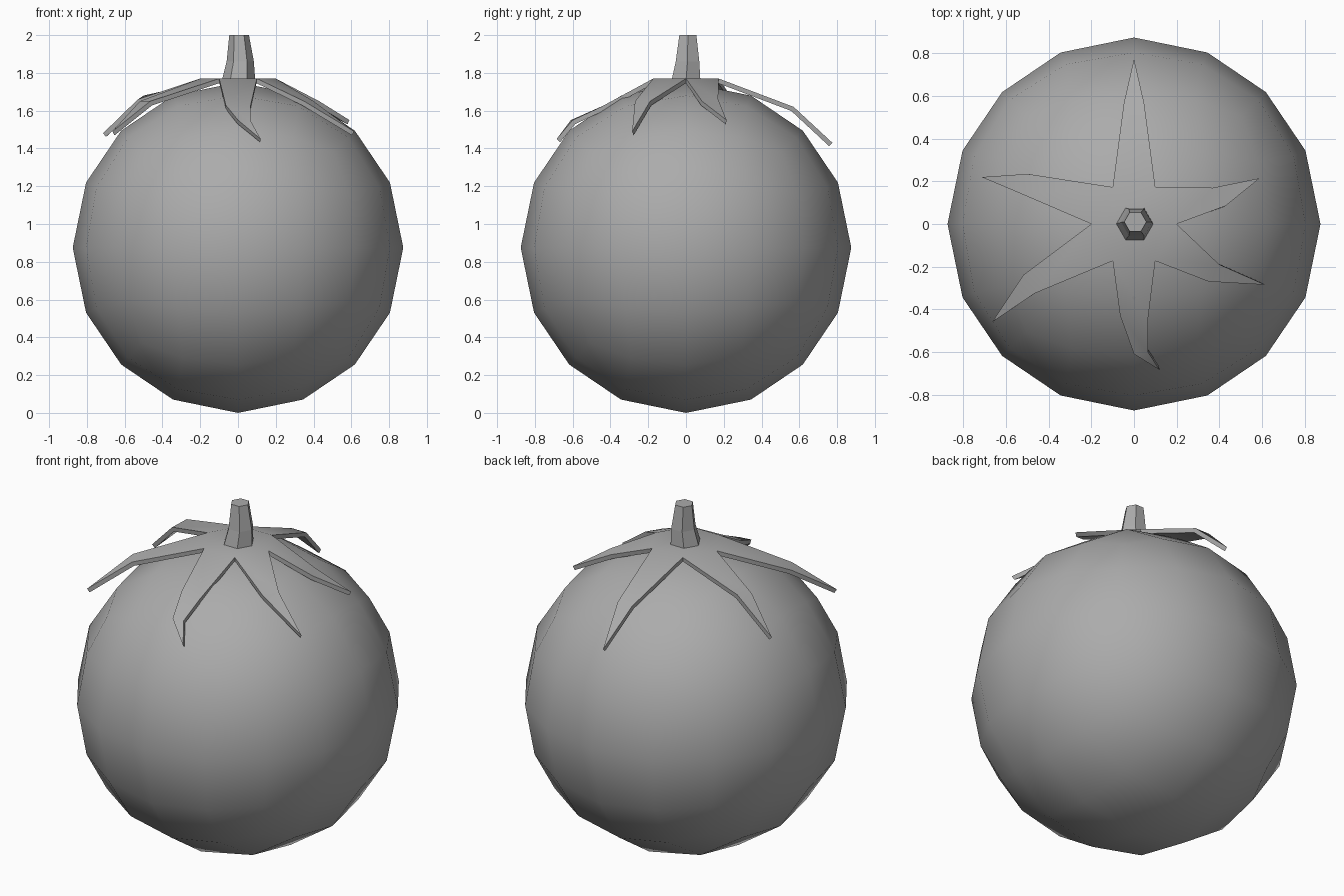
import bpy, bmesh, math

if "Cube" in bpy.data.objects:
    bpy.data.objects.remove(bpy.data.objects["Cube"])

R = 0.875
grey = bpy.data.materials.new("dark_grey")
grey.diffuse_color = (0.41, 0.41, 0.41, 1)
grey.use_nodes = True
grey.node_tree.nodes["Principled BSDF"].inputs["Base Color"].default_value = grey.diffuse_color


def new_object(name, bm):
    bmesh.ops.recalc_face_normals(bm, faces=bm.faces)
    mesh = bpy.data.meshes.new(name)
    bm.to_mesh(mesh)
    bm.free()
    mesh.materials.append(grey)
    obj = bpy.data.objects.new(name, mesh)
    bpy.context.collection.objects.link(obj)
    return obj


# Fruit body: subdivided cube pushed out to a sphere, smooth shaded
bpy.ops.mesh.primitive_cube_add(size=2, location=(0, 0, R))
fruit = bpy.context.object
fruit.name = "fruit_body"
sub = fruit.modifiers.new("subdivide", 'SUBSURF')
sub.levels = 2
sub.use_limit_surface = False
bpy.ops.object.modifier_apply(modifier=sub.name)
for v in fruit.data.vertices:
    v.co = v.co.normalized() * R
bpy.ops.object.shade_smooth()
fruit.data.materials.append(grey)

# Calyx: hexagonal centre with one leaf on each side
# Each leaf: pairs of edge points seen from above, then the tip
leaves = [
    ([((.43, .085, 1.65), (.37, .17, 1.66))], (.59, .215, 1.55)),
    ([((.047, .57, 1.62), (-.047, .57, 1.62))], (0, .775, 1.43)),
    ([((-.50, .235, 1.68), (-.53, .142, 1.66))], (-.715, .22, 1.48)),
    ([((-.52, -.24, 1.65), (-.465, -.325, 1.65))], (-.665, -.46, 1.49)),
    ([((-.065, -.43, 1.63), (.065, -.45, 1.62)),
      ((0, -.61, 1.55), (.065, -.60, 1.55))], (.12, -.685, 1.45)),
    ([((.35, -.27, 1.65), (.40, -.19, 1.65))], (.615, -.285, 1.49)),
]
bm = bmesh.new()
hexagon = [bm.verts.new((.2 * math.cos(i * math.pi / 3),
                         .2 * math.sin(i * math.pi / 3), 1.77)) for i in range(6)]
bm.faces.new(hexagon)
for i, (pairs, tip) in enumerate(leaves):
    a, b = hexagon[i], hexagon[(i + 1) % 6]
    for p, q in pairs:
        c, d = bm.verts.new(p), bm.verts.new(q)
        bm.faces.new((a, c, d, b))
        a, b = c, d
    bm.faces.new((a, bm.verts.new(tip), b))
calyx = new_object("calyx_leaves", bm)
if calyx.data.polygons[0].normal.z < 0:
    calyx.data.flip_normals()
solid = calyx.modifiers.new("thickness", 'SOLIDIFY')
solid.thickness = 0.025
solid.offset = -1
# Smooth the leaf bends, keep the rims sharp
bpy.ops.object.select_all(action='DESELECT')
bpy.context.view_layer.objects.active = calyx
calyx.select_set(True)
bpy.ops.object.modifier_apply(modifier=solid.name)
bpy.ops.object.shade_smooth_by_angle(angle=math.radians(50))

# Stem: tapered, slightly bent six-sided post
bm = bmesh.new()
rings = []
for cx, cy, z, r in [(.003, 0, 1.76, .088), (.012, .008, 1.86, .072), (.006, .01, 2.0, .052)]:
    rings.append([bm.verts.new((cx + r * math.cos(k * math.pi / 3),
                                cy + r * math.sin(k * math.pi / 3), z)) for k in range(6)])
for lo, hi in zip(rings, rings[1:]):
    for k in range(6):
        n = (k + 1) % 6
        bm.faces.new((lo[k], lo[n], hi[n], hi[k]))
bm.faces.new(rings[-1])
bm.faces.new(rings[0][::-1])
new_object("stem", bm)
